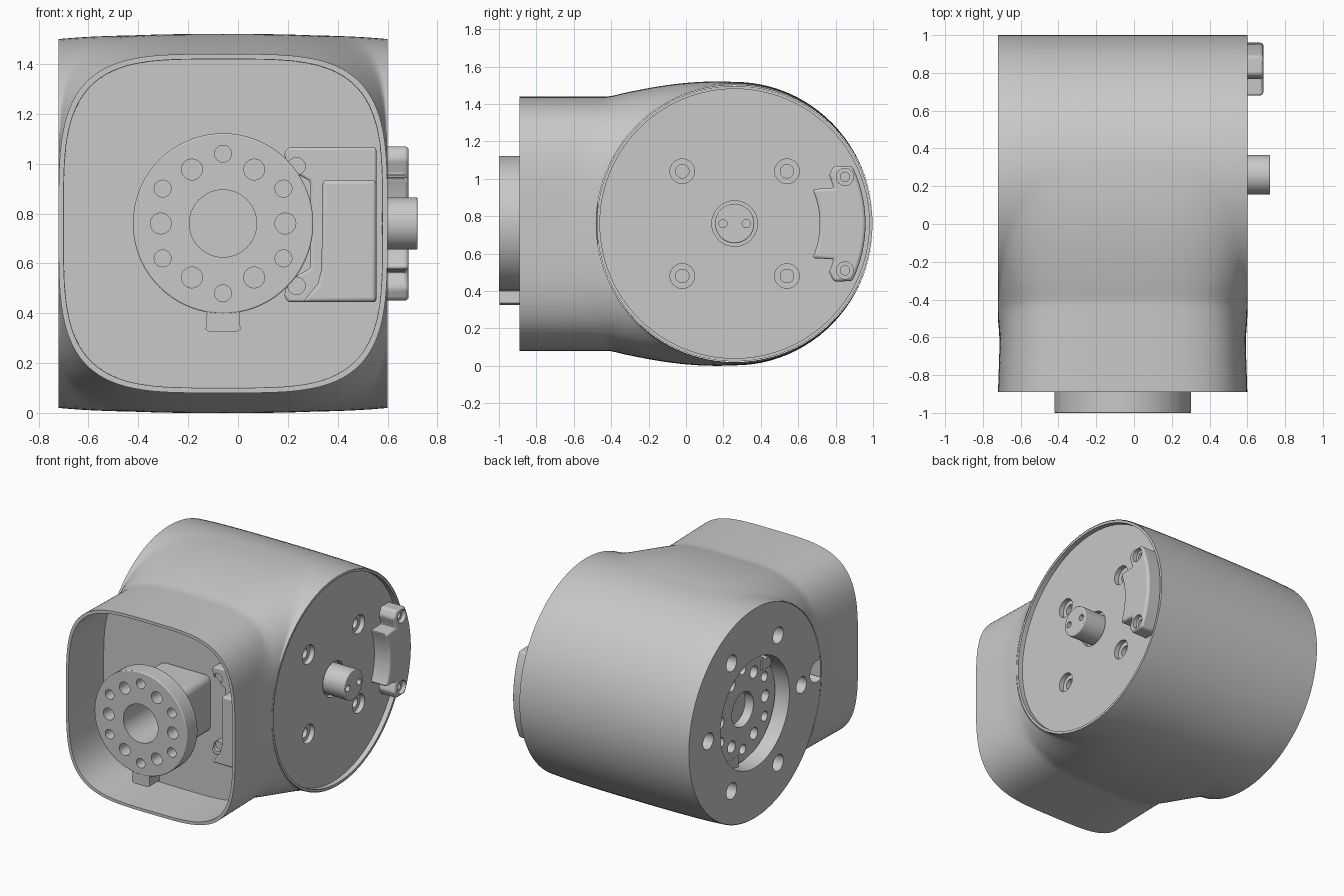
import bpy, bmesh
from math import sin, cos, pi, sqrt, radians

if "Cube" in bpy.data.objects:
    bpy.data.objects.remove(bpy.data.objects["Cube"])

grey = bpy.data.materials.new("light grey")
grey.use_nodes = True
COL = (0.58, 0.58, 0.58, 1)
grey.diffuse_color = COL
grey.node_tree.nodes["Principled BSDF"].inputs["Base Color"].default_value = COL

CX, CY, CZ = -0.06, 0.26, 0.76      # neck axis x, barrel axis y, shared height
R, W, H = 0.74, 0.66, 0.68          # barrel radius, half width, neck half height
FRONT = -0.89


def activate(ob):
    bpy.ops.object.select_all(action='DESELECT')
    ob.select_set(True)
    bpy.context.view_layer.objects.active = ob


def smooth(ob, angle=35):
    activate(ob)
    bpy.ops.object.shade_smooth_by_angle(angle=radians(angle))


def finish(name, bm, angle=35):
    bmesh.ops.recalc_face_normals(bm, faces=bm.faces)
    me = bpy.data.meshes.new(name)
    bm.to_mesh(me)
    bm.free()
    me.materials.append(grey)
    ob = bpy.data.objects.new(name, me)
    bpy.context.collection.objects.link(ob)
    smooth(ob, angle)
    return ob


def circle(a, b, r, n=32):
    return [(a + r * cos(2 * pi * i / n), b + r * sin(2 * pi * i / n)) for i in range(n)]


def rect(a0, a1, b0, b1):
    return [(a0, b0), (a1, b0), (a1, b1), (a0, b1)]


def prism(name, axis, loops, lo, hi, bevel=0):
    """Extrude closed outlines along x (outline in y, z) or y (outline in x, z)."""
    bm = bmesh.new()
    for pts in loops:
        rings = []
        for d in (lo, hi):
            rings.append([bm.verts.new((d, a, b) if axis == 'x' else (a, d, b)) for a, b in pts])
        bm.faces.new(rings[0])
        bm.faces.new(rings[1])
        n = len(pts)
        for i in range(n):
            j = (i + 1) % n
            bm.faces.new((rings[0][i], rings[0][j], rings[1][j], rings[1][i]))
    ob = finish(name, bm)
    if bevel:
        m = ob.modifiers.new("bevel", 'BEVEL')
        m.width, m.segments, m.limit_method = bevel, 3, 'ANGLE'
        bpy.ops.object.modifier_apply(modifier=m.name)
        smooth(ob)
    return ob


def cut(ob, axis, loops, lo, hi):
    tool = prism("cutter", axis, loops, lo, hi)
    tool.hide_render = True
    activate(ob)
    m = ob.modifiers.new("cut", 'BOOLEAN')
    m.operation, m.solver, m.object = 'DIFFERENCE', 'EXACT', tool
    bpy.ops.object.modifier_apply(modifier=m.name)
    bpy.data.objects.remove(tool)
    smooth(ob)


def clamp(v, top=1.0):
    return max(0.0, min(top, v))


def squircle(t):
    """Unit rounded square, softened by a superellipse power."""
    p = 2 / 3.8
    c, s = cos(t), sin(t)
    return (abs(c) ** p * (1 if c > 0 else -1), abs(s) ** p * (1 if s > 0 else -1))


# Body shell: slightly bulged barrel across x blended into a rounded square neck
def body_point(t, y, end):
    u, v = (-1 if t == 0 else 1, 0) if end else squircle(pi - t)
    chord = sqrt(max(0, R * R - (y - CY) ** 2))
    barrel = chord * (1 + 0.022 * (1 - u ** 4))
    fade = chord / R if y > CY else 1
    neck = H * v * fade
    k = (0.1 + 0.25 * clamp((CY - y) / 0.5, 1.2)) * v * fade
    z = max(neck, barrel)
    if k > 0:
        z += max(0, k - abs(neck - barrel)) ** 2 / (4 * k)
    outside = clamp((sqrt((y - CY) ** 2 + z * z) - R - 0.03) / 0.12)
    pull = 1 - 0.02 * outside * clamp((y - FRONT) / 0.4)
    return CX + W * u * pull, y, z


NX, NY = 80, 48
ys = [FRONT + (CY - R - FRONT) * i / 10 for i in range(10)]
ys += [CY - R * cos(pi * i / NY) for i in range(NY + 1)]
bm = bmesh.new()
for side in (1, -1):
    grid = []
    for y in ys:
        row = []
        for i in range(NX + 1):
            px, py, pz = body_point(pi * i / NX, y, i in (0, NX))
            row.append(bm.verts.new((px, py, CZ + side * pz)))
        grid.append(row)
    for a, b in zip(grid, grid[1:]):
        for i in range(NX):
            bm.faces.new((a[i], a[i + 1], b[i + 1], b[i]))
bmesh.ops.remove_doubles(bm, verts=bm.verts, dist=0.0002)
finish("body_shell", bm, 40)

# Neck rim, inner wall and back wall
bm = bmesh.new()
rings = []
for y, s in ((FRONT, 1), (FRONT, 0.97), (-0.5, 0.968)):
    ring = []
    for i in range(2 * NX):
        u, v = squircle(pi * i / NX)
        ring.append(bm.verts.new((CX + W * s * u, y, CZ + H * s * v)))
    rings.append(ring)
for a, b in zip(rings, rings[1:]):
    for i in range(2 * NX):
        j = (i + 1) % (2 * NX)
        bm.faces.new((a[i], a[j], b[j], b[i]))
bm.faces.new(rings[-1])
finish("neck_lining", bm)

# Left cap: raised rim around a recessed plate
rim = prism("left_rim", 'x', [circle(CY, CZ, 0.737, 96)], 0.5, 0.6)
cut(rim, 'x', [circle(CY, CZ, 0.72, 96)], 0.4, 0.7)
plate = prism("left_cap", 'x', [circle(CY, CZ, 0.73, 96)], 0.4, 0.565)
spots = [(CY + a, CZ + b) for a in (-0.28, 0.28) for b in (-0.28, 0.28)]
cut(plate, 'x', [circle(a, b, 0.066) for a, b in spots] + [circle(CY, CZ, 0.122)], 0.53, 0.6)
cut(plate, 'x', [circle(a, b, 0.036) for a, b in spots], 0.44, 0.6)

# Centre pin with two small holes
pin = prism("centre_pin", 'x', [circle(CY, CZ, 0.105, 48)], 0.45, 0.72, 0.006)
cut(pin, 'x', [circle(CY + d, CZ, 0.022, 16) for d in (-0.062, 0.062)], 0.66, 0.8)


# Curved clip near the edge of the left cap
def arc(r, a0, a1, n=12):
    return [(CY + r * cos(radians(a0 + (a1 - a0) * i / n)),
             CZ + r * sin(radians(a0 + (a1 - a0) * i / n))) for i in range(n + 1)]


ear = [(0.79, 0.31), (0.765, 0.26), (0.79, 0.19)]
outline = arc(0.70, -26, 26) + [(a, CZ + b) for a, b in ear]
outline += arc(0.455, 24, -24) + [(a, CZ - b) for a, b in reversed(ear)]
clip = prism("edge_clip", 'x', [outline], 0.5, 0.685, 0.016)
cut(clip, 'x', [circle(0.85, CZ + d, 0.046) for d in (-0.25, 0.25)], 0.655, 0.8)
cut(clip, 'x', [circle(0.85, CZ + d, 0.025) for d in (-0.25, 0.25)], 0.6, 0.8)

# Right cap with a ring of bolt holes and a round opening
cap = prism("right_cap", 'x', [circle(CY, CZ, 0.737, 96)], -0.72, -0.6)
bolts = [circle(CY + 0.52 * cos(pi * i / 3), CZ + 0.52 * sin(pi * i / 3), 0.058, 24) for i in range(6)]
cut(cap, 'x', bolts + [circle(CY, CZ, 0.385, 72)], -0.8, -0.5)
cut(cap, 'x', [circle(-0.43, CZ + 0.03, 0.075, 24)], -0.8, -0.63)


# Drilled output flanges, one in each opening
def drilled(a, b):
    out = []
    for i in range(12):
        d, r = ((0.25, 0.042), (0.28, 0.034))[i % 2]
        out.append(circle(a + d * cos(pi * i / 6), b + d * sin(pi * i / 6), r, 24))
    return out


flange = prism("front_flange", 'y', [circle(CX, CZ, 0.362, 72)], -1.0, -0.88, 0.006)
cut(flange, 'y', drilled(CX, CZ), -1.1, -0.9)
cut(flange, 'y', [circle(CX, CZ, 0.135, 48)], -1.1, -0.8)
hub = prism("front_hub", 'y', [rect(CX - 0.2, CX + 0.2, CZ - 0.2, CZ + 0.2)], -0.9, -0.47, 0.045)
cut(hub, 'y', [circle(CX, CZ, 0.135, 48)], -1.0, -0.6)
prism("front_flange_tab", 'y', [[(CX - 0.09, 0.43), (CX - 0.065, 0.4), (CX - 0.07, 0.335),
      (CX - 0.055, 0.325), (CX + 0.055, 0.325), (CX + 0.07, 0.335),
      (CX + 0.065, 0.4), (CX + 0.09, 0.43)]], -0.998, -0.885)

inner = prism("right_flange", 'x', [circle(CY, CZ, 0.36, 72)], -0.625, -0.45)
cut(inner, 'x', drilled(CY, CZ), -0.7, -0.54)
cut(inner, 'x', [circle(CY, CZ, 0.12, 48)], -0.7, -0.56)
prism("right_backing", 'x', [circle(CY, CZ, 0.6, 72)], -0.52, -0.46)
prism("right_flange_tab", 'x', [rect(CY + 0.06, CY + 0.2, CZ - 0.38, CZ - 0.3)], -0.635, -0.5)
prism("right_upper_tab", 'x', [rect(CY - 0.3, CY - 0.2, CZ + 0.2, CZ + 0.27)], -0.635, -0.5)

# Bracket and cover box inside the neck
bracket = prism("bracket", 'y', [[(0.2, 1.065), (0.555, 1.065), (0.555, 0.445), (0.2, 0.445),
                (0.185, 0.47), (0.2, 0.53), (0.29, 0.58), (0.29, 0.93), (0.2, 0.98),
                (0.185, 1.04)]], -0.56, -0.48, 0.01)
cut(bracket, 'y', [circle(0.235, CZ + d, 0.035, 24) for d in (-0.25, 0.23)], -0.7, -0.535)
prism("cover_box", 'y', [[(0.34, 0.935), (0.555, 0.935), (0.555, 0.445), (0.26, 0.445),
      (0.32, 0.52), (0.335, 0.58)]], -0.67, -0.5, 0.016)
